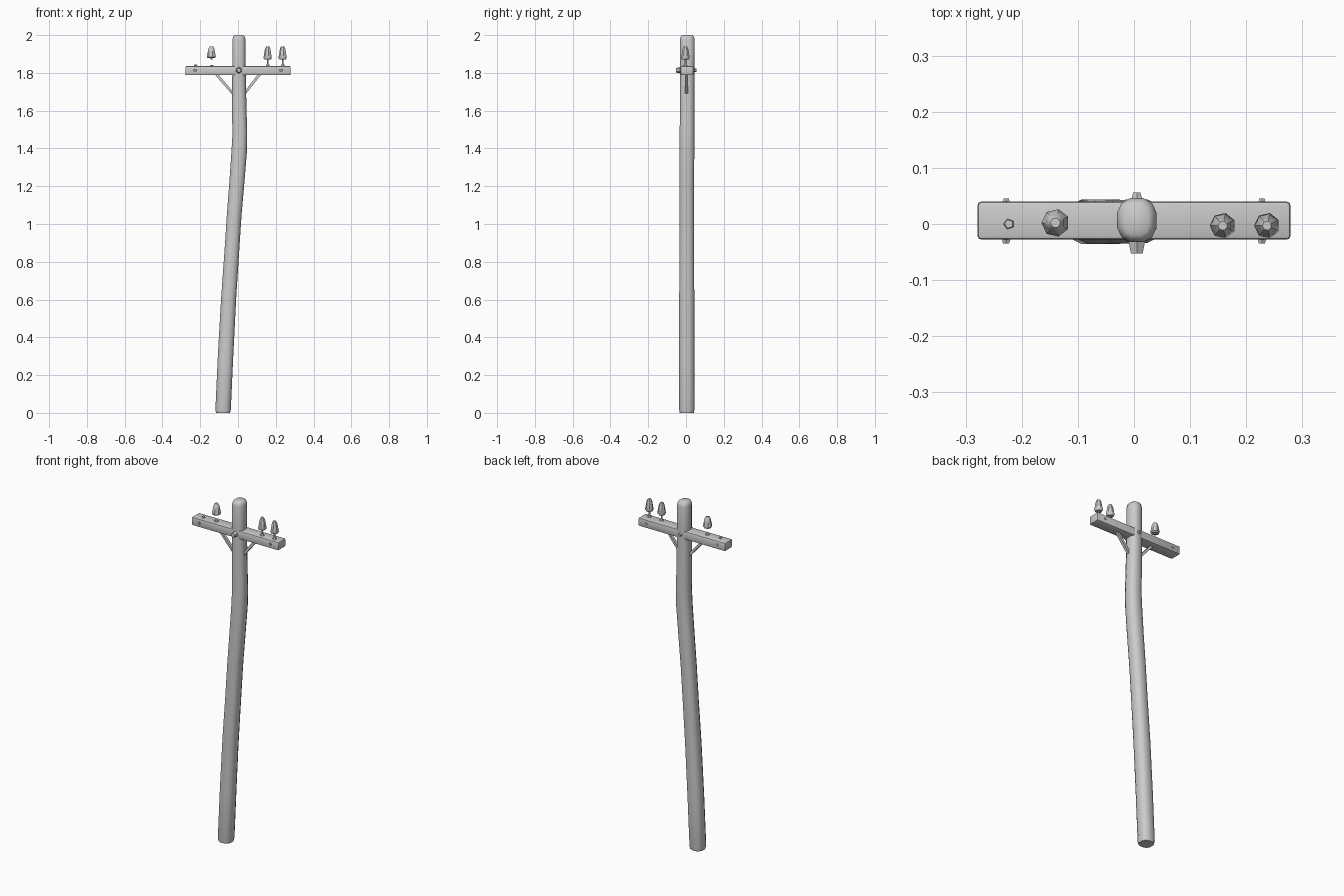
import bpy, bmesh, math
from mathutils import Vector

if "Cube" in bpy.data.objects:
    bpy.data.objects.remove(bpy.data.objects["Cube"])


def finish(name, bm, angle=40):
    bmesh.ops.recalc_face_normals(bm, faces=bm.faces[:])
    me = bpy.data.meshes.new(name)
    bm.to_mesh(me)
    bm.free()
    ob = bpy.data.objects.new(name, me)
    bpy.context.collection.objects.link(ob)
    bpy.ops.object.select_all(action='DESELECT')
    ob.select_set(True)
    bpy.context.view_layer.objects.active = ob
    bpy.ops.object.shade_smooth_by_angle(angle=math.radians(angle))
    return ob


def loft(name, rings, sides, power=1.0, angle=40, phase=0.5):
    """Rings are (x, y, z, rx, ry); power < 1 squares off the section."""
    bm = bmesh.new()
    loops = []
    for x, y, z, rx, ry in rings:
        loop = []
        for i in range(sides):
            a = 2 * math.pi * (i + phase) / sides
            c, s = math.cos(a), math.sin(a)
            loop.append(bm.verts.new((
                x + rx * math.copysign(abs(c) ** power, c),
                y + ry * math.copysign(abs(s) ** power, s), z)))
        loops.append(loop)
    for lo, hi in zip(loops, loops[1:]):
        for i in range(sides):
            j = (i + 1) % sides
            bm.faces.new((lo[i], lo[j], hi[j], hi[i]))
    bm.faces.new(loops[0][::-1])
    bm.faces.new(loops[-1])
    return finish(name, bm, angle)


def rod(name, a, b, w, d):
    """Rectangular bar between two points in the xz plane."""
    a, b = Vector(a), Vector(b)
    side = (b - a).normalized().cross(Vector((0, 1, 0))) * w / 2
    dep = Vector((0, d / 2, 0))
    bm = bmesh.new()
    ends = [[bm.verts.new(p + s * side + t * dep)
             for s, t in ((-1, -1), (1, -1), (1, 1), (-1, 1))] for p in (a, b)]
    for i in range(4):
        j = (i + 1) % 4
        bm.faces.new((ends[0][i], ends[0][j], ends[1][j], ends[1][i]))
    bm.faces.new(ends[0])
    bm.faces.new(ends[1])
    return finish(name, bm)


# Crooked wooden pole
loft("pole", [
    (-0.079, 0.004, 0.0, 0.038, 0.038), (-0.079, 0.004, 0.015, 0.042, 0.041),
    (-0.066, 0.004, 0.30, 0.042, 0.041), (-0.050, 0.004, 0.60, 0.041, 0.041),
    (-0.033, 0.004, 0.85, 0.040, 0.040), (-0.020, 0.004, 1.05, 0.040, 0.040),
    (-0.006, 0.004, 1.22, 0.041, 0.040), (0.006, 0.005, 1.38, 0.042, 0.040),
    (0.010, 0.005, 1.48, 0.040, 0.040), (0.007, 0.006, 1.58, 0.040, 0.039),
    (0.006, 0.006, 1.70, 0.038, 0.039), (0.005, 0.007, 1.85, 0.036, 0.039),
    (0.005, 0.007, 1.975, 0.036, 0.040), (0.005, 0.007, 1.993, 0.031, 0.036),
    (0.005, 0.007, 2.0, 0.022, 0.027)], 12, 0.8)

# Cross arm with worn edges
bm = bmesh.new()
bmesh.ops.create_cube(bm, size=1)
bmesh.ops.scale(bm, vec=(0.558, 0.068, 0.048), verts=bm.verts)
bmesh.ops.translate(bm, vec=(0, 0.006, 1.812), verts=bm.verts)
bmesh.ops.bevel(bm, geom=bm.edges[:], offset=0.007, segments=2, profile=0.5,
                affect='EDGES')
finish("cross_arm", bm)

# Diagonal braces under the arm
for label, s, foot in (("left", -1, -0.026), ("right", 1, 0.034)):
    rod(label + "_brace", (s * 0.118, 0.002, 1.796), (foot, 0.002, 1.69),
        0.014, 0.016)


# Bolts through pole and arm
def bolt(name, x, z, y, r, length):
    bm = bmesh.new()
    bmesh.ops.create_cone(bm, cap_ends=True, segments=6, radius1=r,
                          radius2=r * 0.7, depth=length)
    ob = finish(name, bm, 30)
    ob.location = (x, y, z)
    ob.rotation_euler = (math.copysign(math.pi / 2, -y), 0, 0)
    if y < 0:
        ob.rotation_euler = (math.pi / 2, 0, 0)


bolt("front_bolt", 0.005, 1.814, -0.042, 0.017, 0.022)
bolt("back_bolt", 0.005, 1.814, 0.050, 0.011, 0.012)
for s in (-1, 1):
    bolt("arm_front_bolt", s * 0.228, 1.814, -0.030, 0.009, 0.010)
    bolt("arm_back_bolt", s * 0.228, 1.814, 0.041, 0.008, 0.008)

# Insulators: one hangs loose on the left, two stand on pins on the right
for i, (x, y, low, r) in enumerate(((-0.140, 0.002, 1.878, 0.025),
                                   (0.158, -0.003, 1.872, 0.023),
                                   (0.237, -0.003, 1.872, 0.023))):
    h = 1.941 - low
    loft("insulator_%d" % i, [
        (x, y, low, r * 0.8, r * 0.8), (x, y, low + h * 0.1, r, r),
        (x, y, low + h * 0.4, r * 0.86, r * 0.86),
        (x, y, low + h * 0.8, r * 0.66, r * 0.66),
        (x, y, low + h, r * 0.36, r * 0.36)], 7, angle=45)
    if x > 0:
        loft("pin_%d" % i, [
            (x, y, 1.830, 0.012, 0.012), (x, y, 1.842, 0.010, 0.010),
            (x, y, 1.848, 0.005, 0.005), (x, y, low + 0.01, 0.005, 0.005)], 6)
    else:
        loft("broken_pin_foot", [(x, y, 1.830, 0.014, 0.014),
                                 (x, y, 1.843, 0.009, 0.009)], 6)
        loft("broken_pin_stub", [(x, y, low - 0.006, 0.007, 0.007),
                                 (x, y, low + 0.01, 0.007, 0.007)], 6)

# Remaining stub of the missing outer insulator
loft("missing_pin_stub", [(-0.223, 0.0, 1.830, 0.011, 0.011),
                          (-0.223, 0.0, 1.844, 0.008, 0.008)], 5)
